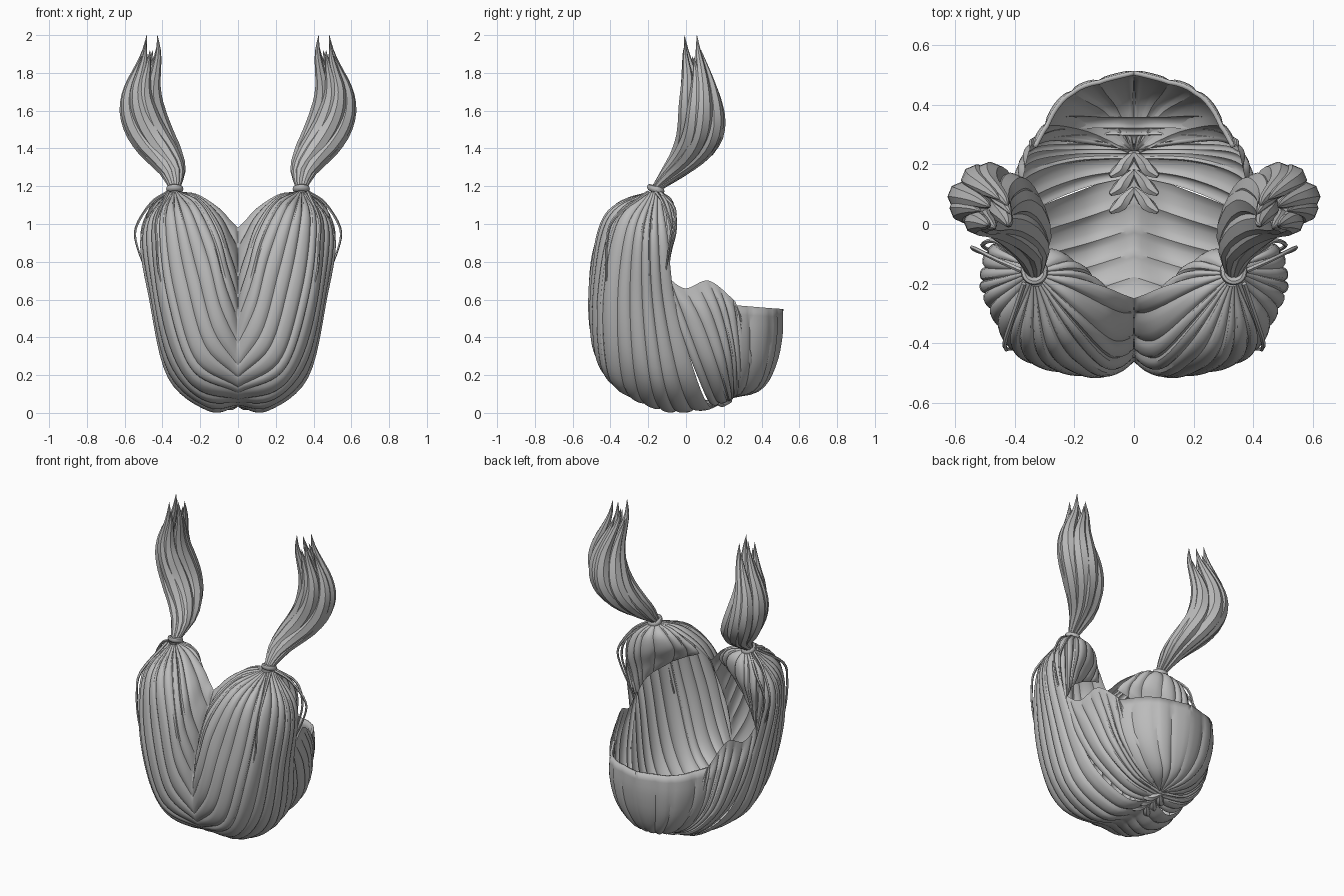
import bpy, math, random
from mathutils import Vector

random.seed(4)
cube = bpy.data.objects.get("Cube")
if cube:
    bpy.data.objects.remove(cube)

grey = bpy.data.materials.new("hair_grey")
grey.use_nodes = True
grey.diffuse_color = (0.5, 0.5, 0.5, 1)
grey.node_tree.nodes["Principled BSDF"].inputs["Base Color"].default_value = (0.5, 0.5, 0.5, 1)


def spline(points, t):
    """Catmull-Rom point at t in 0..1 through evenly spaced points."""
    n = len(points) - 1
    i = min(int(t * n), n - 1)
    f = t * n - i
    b, c = points[i], points[i + 1]
    a = points[i - 1] if i > 0 else b * 2 - c
    d = points[i + 2] if i + 2 <= n else c * 2 - b
    return (b * 2 + (c - a) * f + (a * 2 - b * 5 + c * 4 - d) * f**2
            + (b * 3 - a - c * 3 + d) * f**3) / 2


def make_object(name, verts, faces, thickness=0):
    mesh = bpy.data.meshes.new(name)
    mesh.from_pydata(verts, [], faces)
    mesh.materials.append(grey)
    obj = bpy.data.objects.new(name, mesh)
    bpy.context.collection.objects.link(obj)
    bpy.ops.object.select_all(action="DESELECT")
    obj.select_set(True)
    bpy.context.view_layer.objects.active = obj
    bpy.ops.object.shade_smooth_by_angle(angle=math.radians(32))
    if thickness:
        solid = obj.modifiers.new("thickness", "SOLIDIFY")
        solid.thickness = thickness
        solid.offset = -1
    obj.modifiers.new("mirror", "MIRROR")


def panel(name, guides, locks, centre, bulge=0.013, rows=30, cols=6, thickness=0):
    """Surface through guide curves, swollen into separate locks of uneven width."""
    guides = [[Vector(p) for p in g] for g in guides]
    edges = [(k + random.uniform(-.3, .3) * (0 < k < locks)) / locks for k in range(locks + 1)]

    def at(u, v):
        return spline([spline(g, v) for g in guides], u)

    def normal(u, v):
        u, v, e = min(max(u, .01), .99), min(max(v, .01), .99), .005
        return (at(u + e, v) - at(u - e, v)).cross(at(u, v + e) - at(u, v - e)).normalized()

    side = 1 if normal(.5, .5).dot(at(.5, .5) - Vector(centre)) > 0 else -1
    width = locks * cols + 1
    verts, faces = [], []
    for j in range(rows + 1):
        v = j / rows
        for i in range(width):
            k, f = min(i // cols, locks - 1), i / cols
            u = edges[k] + (edges[k + 1] - edges[k]) * (f - k)
            swell = bulge * math.sqrt(abs(math.sin(math.pi * (i % cols) / cols)))
            swell *= min(1, 6 * v + .1, 6 * (1 - v) + .3)
            p = at(u, v) + normal(u, v) * side * swell
            p.x = max(p.x, 0)
            verts.append(p)
            if j and i:
                k = j * width + i
                quad = (k - width - 1, k - width, k, k - 1)
                faces.append(quad if side > 0 else quad[::-1])
    make_object(name, verts, faces, thickness)


def tube(path, radius, sides=6, rows=16):
    """Tube along a path; radius is a function of 0..1."""
    verts, faces = [], []
    for j in range(rows + 1):
        t = j / rows
        p = spline(path, t)
        d = (spline(path, min(t + .02, 1)) - spline(path, max(t - .02, 0))).normalized()
        a = d.cross(Vector((0, 1, 0))).normalized()
        b = d.cross(a)
        for i in range(sides):
            w = math.tau * i / sides
            verts.append(p + (a * math.cos(w) + b * math.sin(w)) * radius(t))
            if j:
                k, m = j * sides, (i + 1) % sides
                faces.append((k - sides + i, k - sides + m, k + m, k + i))
    faces += [tuple(range(sides))[::-1], tuple(range(rows * sides, rows * sides + sides))]
    return verts, faces


# Main mass: locks sweep from the tie to the centre seam
panel("main_hair", [
    [(.30, -.17, 1.17), (.20, -.18, 1.14), (.10, -.21, 1.08), (.04, -.235, 1.02), (0, -.25, .98)],
    [(.31, -.20, 1.17), (.20, -.34, 1.10), (.11, -.44, .94), (.06, -.46, .76), (0, -.43, .58)],
    [(.33, -.21, 1.17), (.28, -.42, 1.04), (.20, -.49, .75), (.12, -.50, .46), (0, -.45, .27)],
    [(.35, -.20, 1.17), (.42, -.36, 1.0), (.38, -.43, .6), (.25, -.41, .22), (0, -.32, .10)],
    [(.37, -.17, 1.17), (.50, -.22, .95), (.455, -.22, .6), (.36, -.18, .2), (.16, -.13, .03),
     (0, -.08, .04)],
    [(.36, -.14, 1.17), (.49, -.10, .95), (.44, -.06, .6), (.35, .04, .23), (.16, .12, .04),
     (0, .18, .05)],
], 15, (.1, -.05, .6))

# Rear and inner side of each gathered bulb
panel("bulb_back", [
    [(.36, -.14, 1.17), (.47, -.11, 1.08), (.49, -.10, .95), (.465, -.10, .82), (.44, -.10, .7)],
    [(.35, -.13, 1.17), (.42, -.08, 1.09), (.44, -.06, .98), (.43, -.09, .85), (.42, -.11, .72)],
    [(.32, -.13, 1.17), (.32, -.08, 1.11), (.32, -.08, 1.02), (.34, -.11, .93), (.36, -.13, .83)],
    [(.30, -.15, 1.17), (.22, -.13, 1.13), (.18, -.15, 1.06), (.19, -.18, 1.0), (.22, -.20, .94)],
    [(.30, -.17, 1.17), (.20, -.18, 1.14), (.13, -.20, 1.09), (.09, -.22, 1.05), (.07, -.24, 1.01)],
], 7, (.33, -.3, 1.0), rows=16)

# Side panels sweeping down and inside the back cup
panel("side_hair", [
    [(.43, -.13, .75), (.425, -.09, .6), (.40, -.02, .4), (.33, .05, .22), (.17, .12, .06),
     (0, .16, .05)],
    [(.41, -.01, .66), (.41, .08, .48), (.35, .16, .26), (.2, .21, .10), (0, .22, .06)],
    [(.38, .12, .70), (.38, .19, .52), (.33, .24, .3), (.18, .25, .13), (0, .25, .08)],
    [(.35, .25, .60), (.34, .27, .48), (.28, .29, .28), (.15, .30, .14), (0, .30, .11)],
    [(.34, .26, .58), (.30, .31, .42), (.23, .36, .27), (.11, .36, .17), (0, .36, .15)],
], 8, (0, 0, .5))

# Cup of wide locks at the back
panel("back_cup", [
    [(0, .25, .08), (0, .40, .13), (0, .475, .25), (0, .51, .4), (0, .515, .55)],
    [(.01, .25, .08), (.1, .37, .13), (.18, .42, .25), (.215, .44, .4), (.22, .44, .555)],
    [(.02, .25, .08), (.17, .27, .13), (.28, .28, .25), (.335, .27, .4), (.34, .26, .57)],
], 4, (0, .2, .5), bulge=.009, rows=14, thickness=.015)

# Small crossed locks along the underside seam
for n in range(3):
    y = .07 + n * .06
    path = [Vector((.08, y - .03, .05 + n * .008)), Vector((.04, y, .038 + n * .008)),
            Vector((0, y + .05, .045 + n * .01))]
    make_object("seam_lock", *tube(path, lambda t: .008 + .016 * math.sin(math.pi * t), rows=8))

# Upright tails: a ring of tapered locks around a swaying core
core = [Vector(p) for p in [(.335, -.155, 1.19), (.355, -.04, 1.3), (.42, .045, 1.4),
        (.475, .08, 1.5), (.505, .08, 1.6), (.51, .07, 1.7), (.485, .055, 1.8),
        (.46, .035, 1.9), (.455, .025, 2.0)]]
girth = [.028, .078, .11, .12, .118, .105, .09, .08, .07]


def girth_at(t):
    i = min(int(t * 8), 7)
    return girth[i] + (girth[i + 1] - girth[i]) * (t * 8 - i)


verts, faces = [], []
LOCKS = 8
for n in range(LOCKS):
    end = (1, .9, .96, .86)[n % 4]
    path = []
    for j in range(10):
        t = end * j / 9
        w = math.tau * (n + .3 * (n % 2)) / LOCKS + 2.6 + t * 1.4
        r = girth_at(t) * .62
        path.append(spline(core, t) + Vector((math.cos(w) * r, math.sin(w) * r, 0)))
    lock_v, lock_f = tube(path, lambda t: girth_at(t * end) * .45 * (1 - t**4) + .0008,
                          sides=8, rows=20)
    base = len(verts)
    verts += lock_v
    faces += [tuple(k + base for k in f) for f in lock_f]
make_object("upright_tail", verts, faces)

# Ties
bpy.ops.mesh.primitive_torus_add(major_radius=.032, minor_radius=.014,
                                 major_segments=20, minor_segments=8)
tie = bpy.context.object
tie.name = "hair_tie"
for v in tie.data.vertices:
    v.co.z = v.co.z * 1.3 - v.co.y * .25 + 1.185
    v.co.x += .335
    v.co.y -= .16
tie.data.materials.append(grey)
bpy.ops.object.shade_smooth_by_angle(angle=math.radians(40))
tie.modifiers.new("mirror", "MIRROR")

# Loose thin loops beside the bulbs
for points in (
    [(.37, -.16, 1.17), (.46, -.12, 1.11), (.54, -.08, .98), (.53, -.09, .87), (.47, -.11, .72)],
    [(.36, -.14, 1.17), (.46, -.06, 1.08), (.51, -.07, .95), (.48, -.09, .8), (.44, -.1, .66)],
    [(.37, -.2, 1.17), (.43, -.38, 1.03), (.43, -.42, .9), (.42, -.42, .75), (.38, -.42, .6)],
):
    path = [Vector(p) for p in points]
    make_object("loose_strand", *tube(path, lambda t: .009 - .004 * t, sides=5))
